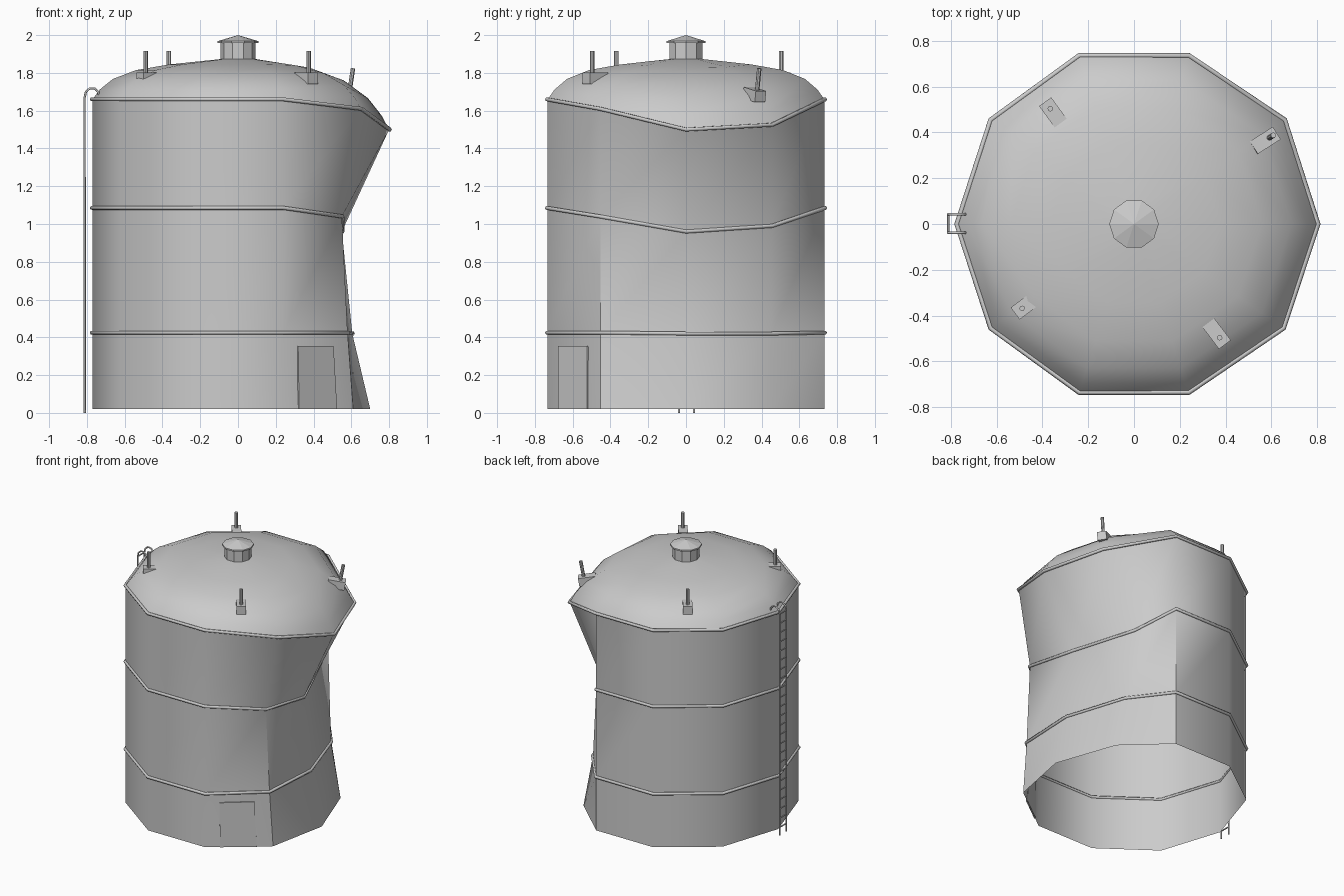
import bpy, bmesh
from math import sin, cos, pi, radians
from mathutils import Vector, Matrix

if "Cube" in bpy.data.objects:
    bpy.data.objects.remove(bpy.data.objects["Cube"])

N = 10
R = 0.77


def make(name, verts, faces, smooth=None):
    me = bpy.data.meshes.new(name)
    me.from_pydata([tuple(v) for v in verts], [], faces)
    bm = bmesh.new()
    bm.from_mesh(me)
    bmesh.ops.recalc_face_normals(bm, faces=bm.faces)
    bm.to_mesh(me)
    bm.free()
    ob = bpy.data.objects.new(name, me)
    bpy.context.collection.objects.link(ob)
    if smooth:
        bpy.ops.object.select_all(action='DESELECT')
        ob.select_set(True)
        bpy.context.view_layer.objects.active = ob
        bpy.ops.object.shade_smooth_by_angle(angle=radians(smooth))
    return ob


def loft(name, loops, apex=None, base=False, smooth=None):
    n = len(loops[0])
    verts = [v for lp in loops for v in lp]
    faces = [(k * n + i, k * n + (i + 1) % n, (k + 1) * n + (i + 1) % n, (k + 1) * n + i)
             for k in range(len(loops) - 1) for i in range(n)]
    if apex is not None:
        verts.append(apex)
        o = (len(loops) - 1) * n
        faces += [(o + i, o + (i + 1) % n, len(verts) - 1) for i in range(n)]
    if base:
        faces.append(tuple(range(n)))
    return make(name, verts, faces, smooth)


def tube(name, pts, r, cyclic=False, res=1):
    cu = bpy.data.curves.new(name, 'CURVE')
    cu.dimensions = '3D'
    cu.bevel_depth = r
    cu.bevel_resolution = res
    cu.use_fill_caps = not cyclic
    sp = cu.splines.new('POLY')
    sp.points.add(len(pts) - 1)
    for p, c in zip(sp.points, pts):
        p.co = (*c, 1)
    sp.use_cyclic_u = cyclic
    ob = bpy.data.objects.new(name, cu)
    bpy.context.collection.objects.link(ob)
    return ob


def circle(r, z):
    return [Vector((r * cos(2 * pi * i / N), r * sin(2 * pi * i / N), z)) for i in range(N)]


# Wall: decagon levels, with three corners pushed in on the right: corner -> (x, z) per level
dent = {0: [(.70, .02), (.605, .42), (.55, .96), (.80, 1.50)],
        1: [(.54, .02), (.46, .42), (.37, .99), (.655, 1.525)],
        9: [(.61, .02), (.58, .425), (.55, 1.04), (.65, 1.61)]}
levels = [circle(R, z) for z in (.02, .425, 1.085, 1.66)]
for i, col in dent.items():
    for k, (x, z) in enumerate(col):
        levels[k][i].x, levels[k][i].z = x, z
loft("tank_wall", levels, smooth=45)

# Hoops around the wall
for k, nm in ((1, "lower_hoop"), (2, "middle_hoop"), (3, "rim_hoop")):
    tube(nm, [(v.x * 1.005, v.y * 1.005, v.z) for v in levels[k]], .011, True)

# Domed roof following the bent rim
rim = levels[3]
dome = []
for f, z in ((1, 1.66), (.95, 1.712), (.86, 1.768), (.70, 1.815), (.47, 1.845), (.12, 1.873)):
    dome.append([Vector((v.x * f, v.y * f, z - (1.66 - v.z) * f ** 3)) for v in rim])
loft("roof_dome", dome, Vector((0, 0, 1.876)), smooth=45)

# Roof vent with conical cap
vent = loft("vent_neck", [circle(.093, 1.85), circle(.093, 1.96)])
cap = loft("vent_cap", [circle(.108, 1.957), circle(.108, 1.968)], Vector((0, 0, 2.0)), base=True)

# Door panel on the front right facet
a0, a1, b0, b1 = levels[0][8], levels[1][8], levels[0][9], levels[1][9]


def on_wall(s, z):
    t = (z - .02) / .405
    p = a0.lerp(a1, t).lerp(b0.lerp(b1, t), s)
    return Vector((p.x, p.y, z))


out = Vector((.59, -.81, 0)) * .007
q = [on_wall(s, z) for s, z in ((.22, .021), (.76, .021), (.76, .355), (.22, .355))]
loft("door_panel", [[p - out * .5 for p in q], [p + out for p in q]], base=True)
bm = bmesh.new()
me = bpy.data.objects["door_panel"].data
bm.from_mesh(me)
bmesh.ops.holes_fill(bm, edges=bm.edges)
bmesh.ops.recalc_face_normals(bm, faces=bm.faces)
bm.to_mesh(me)
bm.free()


# Roof posts on small blocks
def roof_post(name, ang, r, z, tilt):
    m = (Matrix.Rotation(radians(ang), 4, 'Z') @ Matrix.Translation((r, 0, z))
         @ Matrix.Rotation(radians(tilt), 4, 'Y'))
    me = bpy.data.meshes.new(name)
    bm = bmesh.new()
    bmesh.ops.create_cube(bm, size=1, matrix=m @ Matrix.Diagonal((.12, .065, .06, 1)))
    bmesh.ops.create_cone(bm, cap_ends=True, segments=8, radius1=.012, radius2=.012, depth=.12,
                          matrix=m @ Matrix.Translation((.022, 0, .085)))
    bm.to_mesh(me)
    bm.free()
    bpy.context.collection.objects.link(bpy.data.objects.new(name, me))


for n, (ang, r, z, tilt) in enumerate(((126, .60, 1.772, 0), (217, .59, 1.772, 0),
                                       (307, .60, 1.772, 0), (32.5, .675, 1.685, 10))):
    roof_post(f"roof_post_{n + 1}", ang, r, z, tilt)

# Ladder on the left with hooked rails
for y in (-.038, .042):
    tube("ladder_rail", [(-.812, y, 0), (-.812, y, 1.67), (-.805, y, 1.70), (-.785, y, 1.718),
                         (-.76, y, 1.718), (-.74, y, 1.70), (-.735, y, 1.68)], .006)
for i in range(24):
    z = .06 + i * .07
    tube("ladder_rung", [(-.812, -.038, z), (-.812, .042, z)], .005)
